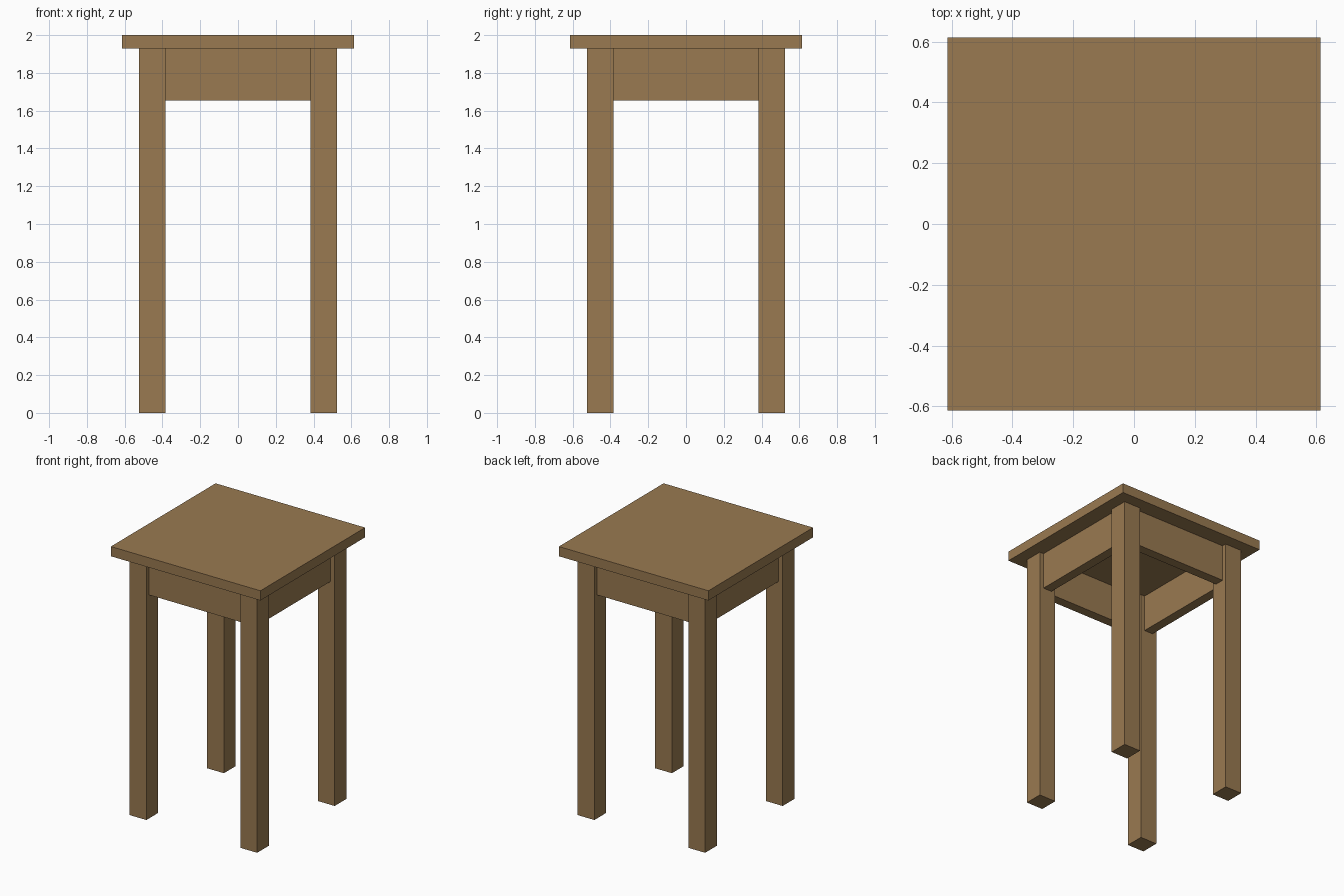
import bpy

if "Cube" in bpy.data.objects:
    bpy.data.objects.remove(bpy.data.objects["Cube"])

# One wood colour for the whole table
wood = bpy.data.materials.new("brown wood")
wood.diffuse_color = (0.32, 0.193, 0.082, 1.0)
wood.use_nodes = True
wood.node_tree.nodes["Principled BSDF"].inputs["Base Color"].default_value = wood.diffuse_color


def box(name, x, y, z):
    """Box between the given (min, max) ranges."""
    bpy.ops.mesh.primitive_cube_add(
        size=1, location=[(a + b) / 2 for a, b in (x, y, z)])
    ob = bpy.context.object
    ob.name = name
    ob.scale = [b - a for a, b in (x, y, z)]
    bpy.ops.object.transform_apply(location=False, rotation=False, scale=True)
    ob.data.materials.append(wood)
    return ob


TOP = 0.613                # half width of the top
OUT, INN = 0.523, 0.385    # outer and inner leg faces
MID = (OUT + INN) / 2      # leg centre line
T = 0.036                  # half thickness of the aprons
Z_TOP, Z_APRON = 1.928, 1.655


def span(s, a, b):
    return tuple(sorted((s * a, s * b)))


# Square top
box("table_top", (-TOP, TOP), (-TOP, TOP), (Z_TOP, 2.0))

# Four square legs
for sx, side in ((-1, "left"), (1, "right")):
    for sy, end in ((-1, "front"), (1, "back")):
        box(f"{end}_{side}_leg", span(sx, INN, OUT), span(sy, INN, OUT),
            (0, Z_TOP))

# Aprons between the legs, centred on the leg thickness
for s, fb, lr in ((-1, "front", "left"), (1, "back", "right")):
    across = span(s, MID - T, MID + T)
    box(f"{fb}_apron", (-INN, INN), across, (Z_APRON, Z_TOP))
    box(f"{lr}_apron", across, (-INN, INN), (Z_APRON, Z_TOP))
